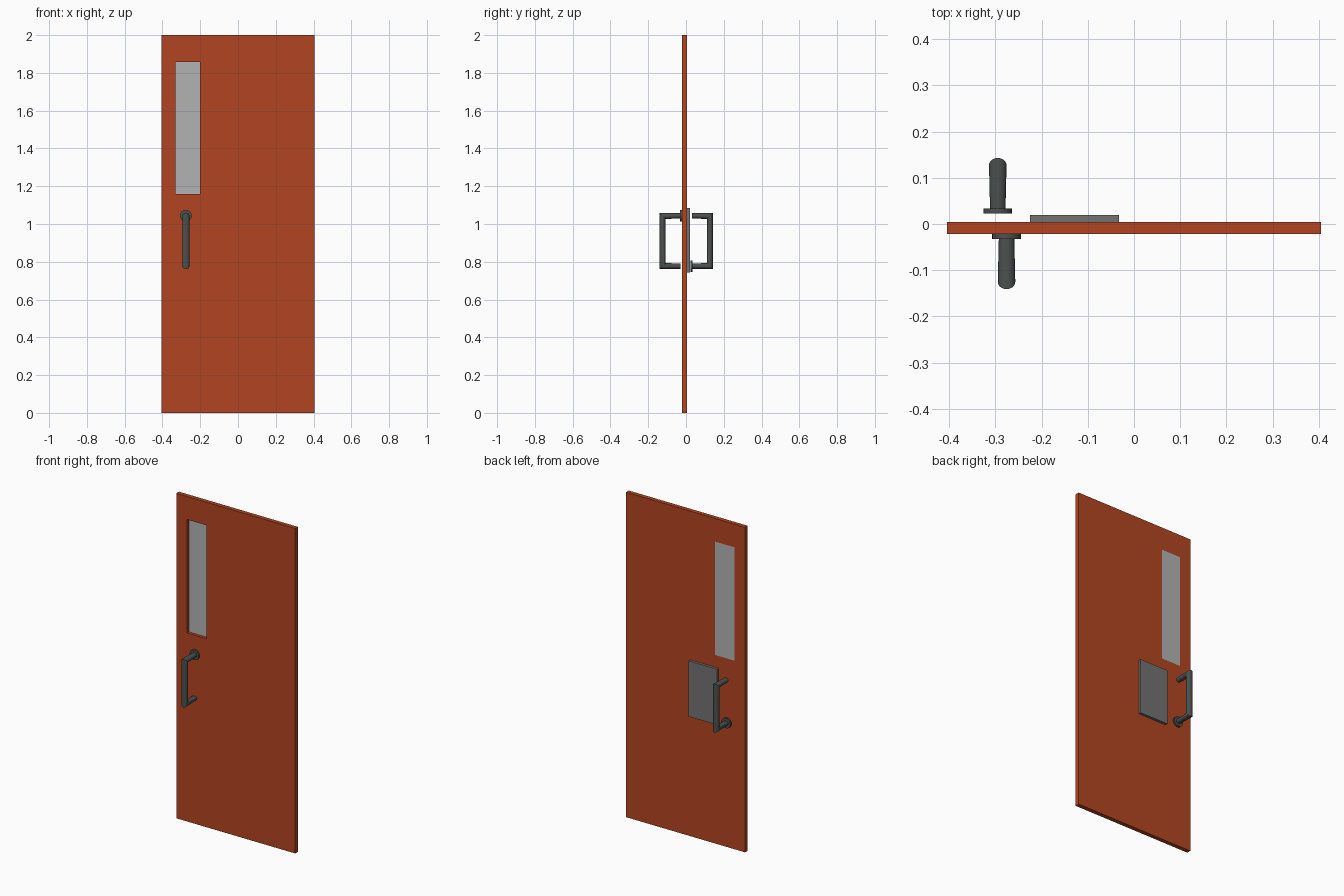
import bpy, bmesh, math

if "Cube" in bpy.data.objects:
    bpy.data.objects.remove(bpy.data.objects["Cube"])


def material(name, rgb):
    m = bpy.data.materials.new(name)
    m.diffuse_color = (*rgb, 1)
    m.use_nodes = True
    m.node_tree.nodes["Principled BSDF"].inputs["Base Color"].default_value = m.diffuse_color
    return m


PAINT = material("red_paint", (0.45, 0.06, 0.016))
GLASS = material("pane_grey", (0.45, 0.45, 0.45))
DARK = material("dark_metal", (0.07, 0.08, 0.075))
STEEL = material("plate_grey", (0.17, 0.17, 0.17))


def box(name, x, y, z, mat):
    """Box from (min, max) ranges on each axis."""
    bpy.ops.mesh.primitive_cube_add(size=1, location=[sum(r) / 2 for r in (x, y, z)])
    o = bpy.context.object
    o.name = name
    o.scale = [r[1] - r[0] for r in (x, y, z)]
    bpy.ops.object.transform_apply(location=True, rotation=False, scale=True)
    o.data.materials.append(mat)
    return o


# door leaf with window opening
door = box("door_leaf", (-0.405, 0.405), (-0.022, 0.004), (0, 2), PAINT)
WX, WZ = (-0.332, -0.2), (1.16, 1.858)
cutter = box("window_cutter", WX, (-0.1, 0.1), WZ, PAINT)
cut = door.modifiers.new("window", 'BOOLEAN')
cut.object = cutter
cut.solver = 'EXACT'
bpy.context.view_layer.objects.active = door
bpy.ops.object.modifier_apply(modifier="window")
bpy.data.objects.remove(cutter)

# pane flush with the back, push plate on the back
box("window_pane", WX, (-0.004, 0.004), WZ, GLASS)
box("back_plate", (-0.225, -0.032), (0.004, 0.02), (0.742, 1.085), STEEL)


def handle(name, x, flip):
    """Mitred D-handle with one round rose; flip turns it round for the back."""
    def place(px, y, z):
        return (x + px, 0.002 - y, 1.82 - z) if flip else (x + px, y, z)

    # (y, z, miter y, miter z, taper)
    path = [(-0.03, 1.043, 0, 1, 0.88), (-0.125, 1.043, -1, 1, 1),
            (-0.125, 0.777, -1, -1, 1), (-0.03, 0.777, 0, -1, 0.88)]
    n = 24
    bm = bmesh.new()
    rings = []
    for y, z, my, mz, s in path:
        ring = []
        for i in range(n):
            t = math.tau * i / n
            c, d = 0.019 * s * math.cos(t), 0.016 * s * math.sin(t)
            ring.append(bm.verts.new(place(c, y + d * my, z + d * mz)))
        rings.append(ring)
    for a, b in zip(rings, rings[1:]):
        for i in range(n):
            j = (i + 1) % n
            bm.faces.new((a[i], a[j], b[j], b[i]))
    bm.faces.new(rings[0])
    bm.faces.new(rings[-1])
    bmesh.ops.recalc_face_normals(bm, faces=bm.faces)
    me = bpy.data.meshes.new(name)
    bm.to_mesh(me)
    bm.free()
    o = bpy.data.objects.new(name, me)
    bpy.context.collection.objects.link(o)
    me.materials.append(DARK)

    # rose
    bpy.ops.mesh.primitive_cylinder_add(vertices=32, radius=0.031, depth=0.011,
                                        location=place(0, -0.0265, 1.043),
                                        rotation=(math.pi / 2, 0, 0))
    rose = bpy.context.object
    rose.name = name + "_rose"
    rose.data.materials.append(DARK)
    for part in (o, rose):
        bpy.ops.object.select_all(action='DESELECT')
        part.select_set(True)
        bpy.context.view_layer.objects.active = part
        bpy.ops.object.shade_smooth_by_angle(angle=math.radians(35))


# pull handles on both sides
handle("front_handle", -0.276, False)
handle("back_handle", -0.295, True)
